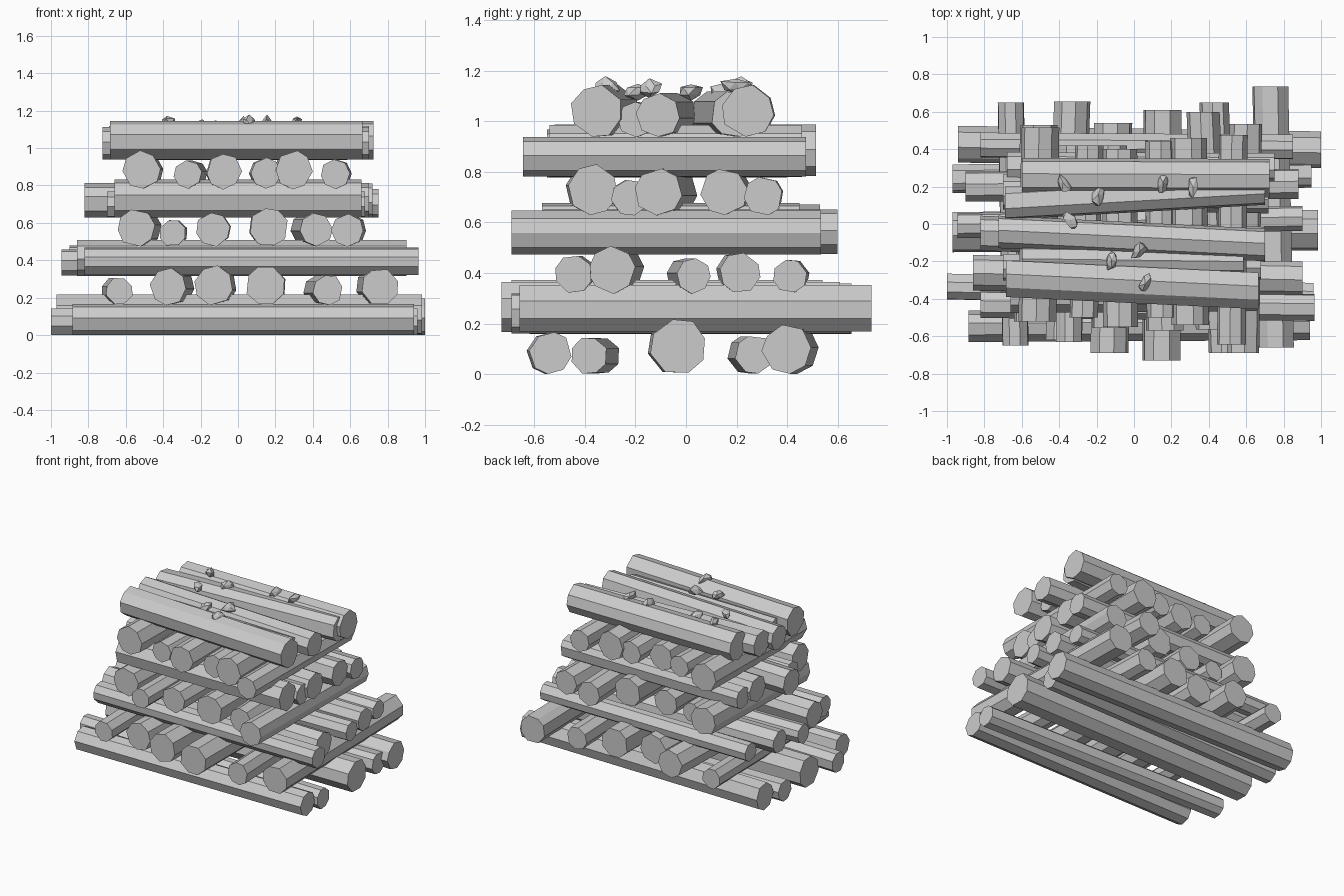
import bpy, bmesh, math, random
from mathutils import Vector, Matrix

if "Cube" in bpy.data.objects:
    bpy.data.objects.remove(bpy.data.objects["Cube"], do_unlink=True)

rng = random.Random(4)

wood = bpy.data.materials.new("plain grey")
wood.use_nodes = True
GREY = (.6, .6, .6, 1)
wood.diffuse_color = GREY
wood.node_tree.nodes["Principled BSDF"].inputs["Base Color"].default_value = GREY


def finish(bm, name):
    """Turn a bmesh into a flat-shaded object."""
    bmesh.ops.recalc_face_normals(bm, faces=bm.faces)
    mesh = bpy.data.meshes.new(name)
    bm.to_mesh(mesh)
    bm.free()
    mesh.materials.append(wood)
    obj = bpy.data.objects.new(name, mesh)
    bpy.context.collection.objects.link(obj)
    return obj


def add_log(name, axis, base, side_start, side_end, radius, start, end):
    """Rough eight-sided log lying along an axis, resting at a base height."""
    bm = bmesh.new()
    turn = rng.uniform(0, math.tau)
    outline = []
    for i in range(8):
        angle = turn + math.tau * (i + rng.uniform(-.14, .14)) / 8
        size = radius * rng.uniform(.98, 1.05)
        outline.append((size * math.cos(angle), size * math.sin(angle)))
    rings = []
    for along, side in ((start, side_start), (end, side_end)):
        ring = []
        for across, up in outline:
            z = max(0, base + radius + up)
            if axis == "x":
                ring.append(bm.verts.new((along, side + across, z)))
            else:
                ring.append(bm.verts.new((side + across, along, z)))
        bm.faces.new(ring)
        rings.append(ring)
    for i in range(8):
        j = (i + 1) % 8
        bm.faces.new((rings[0][i], rings[0][j], rings[1][j], rings[1][i]))
    return finish(bm, name)


def add_layer(name, axis, base, logs):
    for number, values in enumerate(logs, 1):
        add_log(f"{name}_log_{number}", axis, base, *values)


# Each log: side offset at its start, side offset at its end, radius, start, end
add_layer("bottom", "x", 0, [
    (-.545, -.535, .083, -.885, .94),
    (-.335, -.385, .073, -1, .96),
    (-.04, -.03, .11, -.97, .985),
    (.24, .27, .077, -.97, .95),
    (.43, .4, .097, -.94, 1),
])
add_layer("second", "y", .162, [
    (-.635, -.66, .073, -.65, .65),
    (-.375, -.33, .098, -.62, .655),
    (-.13, -.11, .104, -.69, .54),
    (.145, .15, .104, -.73, .61),
    (.48, .43, .08, -.69, .65),
    (.76, .73, .097, -.66, .735),
])
add_layer("third", "x", .32, [
    (-.43, -.445, .075, -.82, .965),
    (-.26, -.295, .092, -.86, .9),
    (-.01, .03, .068, -.945, .9),
    (.2, .215, .08, -.9, .88),
    (.42, .41, .067, -.82, .85),
])
add_layer("fourth", "y", .475, [
    (-.545, -.51, .1, -.52, .53),
    (-.35, -.34, .07, -.63, .42),
    (-.135, -.13, .09, -.555, .42),
    (.165, .16, .102, -.57, .45),
    (.42, .37, .088, -.565, .6),
    (.585, .6, .085, -.69, .535),
])
add_layer("fifth", "x", .628, [
    (-.38, -.37, .1, -.66, .66),
    (-.23, -.225, .07, -.7, .68),
    (-.05, -.11, .092, -.82, .7),
    (.17, .15, .092, -.7, .72),
    (.31, .305, .076, -.68, .75),
])
add_layer("sixth", "y", .783, [
    (-.515, -.5, .1, -.52, .515),
    (-.27, -.24, .075, -.5, .42),
    (-.075, -.08, .093, -.55, .4),
    (.15, .14, .082, -.5, .44),
    (.3, .29, .1, -.54, .46),
    (.52, .53, .078, -.645, .475),
])
add_layer("top", "x", .938, [
    (-.29, -.355, .102, -.685, .665),
    (-.185, -.2, .07, -.6, .585),
    (-.04, -.11, .087, -.725, .7),
    (.11, .19, .09, -.69, .7),
    (.25, .245, .102, -.6, .725),
])

# Broken wood chips scattered over the top logs
chips = [(-.38, .22, 1.14), (-.19, .16, 1.12), (.155, .22, 1.14), (.315, .2, 1.14),
         (-.34, .02, 1.12), (-.12, -.19, 1.12), (.03, -.145, 1.13), (.06, -.32, 1.14)]
for number, place in enumerate(chips, 1):
    bm = bmesh.new()
    bmesh.ops.create_icosphere(bm, subdivisions=1, radius=1)
    for vert in bm.verts:
        vert.co *= rng.uniform(.65, 1.25)
    bmesh.ops.scale(bm, verts=bm.verts, vec=Vector((.035, .06, .035)))
    bmesh.ops.rotate(bm, verts=bm.verts, matrix=Matrix.Rotation(rng.uniform(-.7, .7), 3, "Z"))
    bmesh.ops.translate(bm, verts=bm.verts, vec=Vector(place))
    finish(bm, f"wood_chip_{number}")
